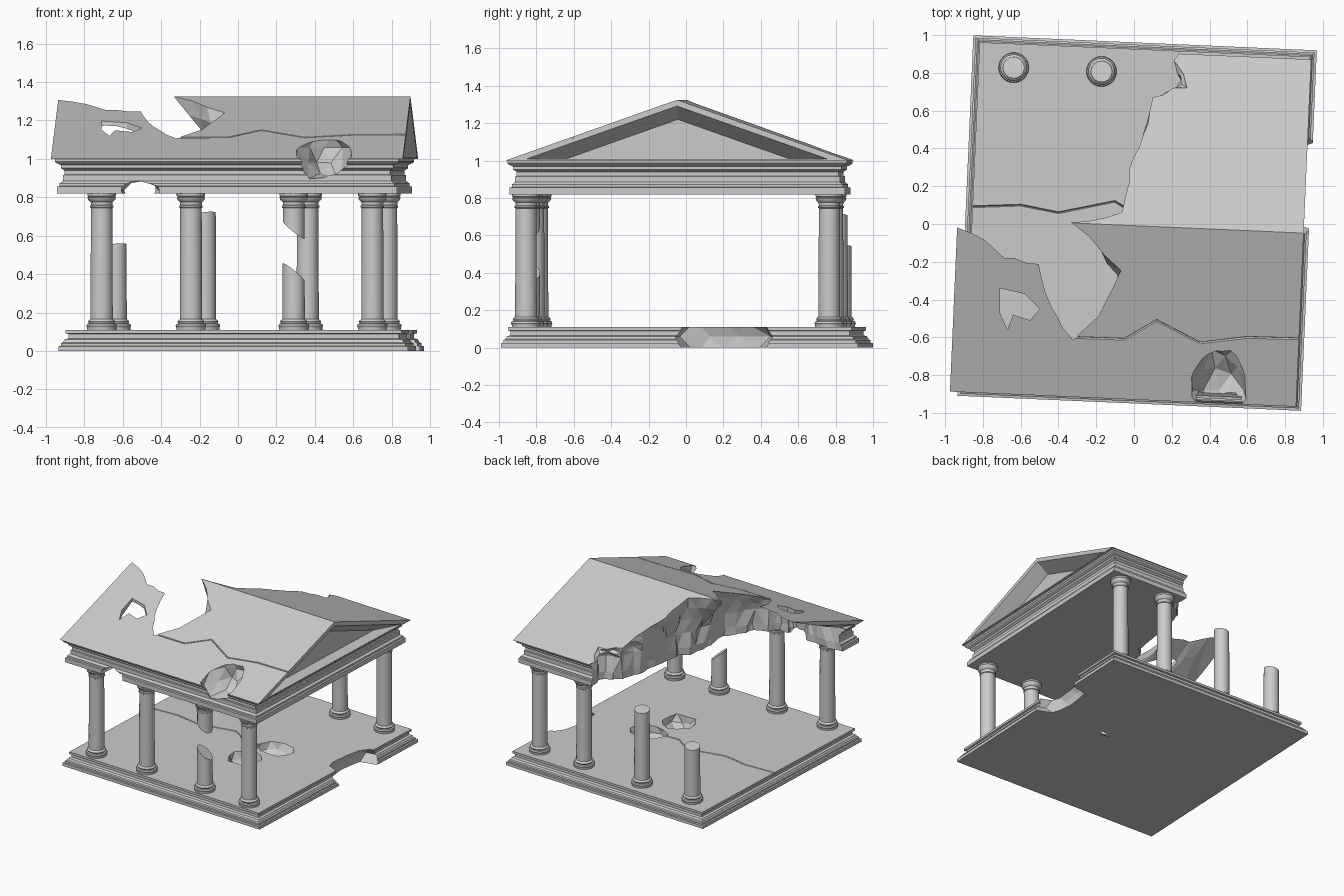
import bpy, bmesh, math, random
from mathutils import Vector, Matrix

if "Cube" in bpy.data.objects:
    bpy.data.objects.remove(bpy.data.objects["Cube"])

random.seed(7)
A = math.radians(2.5)                      # whole temple is turned slightly clockwise
TURN = Matrix.Rotation(-A, 4, 'Z')
BASE_C, ROOF_C = Vector((0.017, 0.005, 0)), Vector((-0.018, -0.008, 0))
HX, HY, EAVE, RISE = 0.917, 0.92, 1.0, 0.325


def finish(name, bm, matrix=None):
    if matrix:
        bm.transform(matrix)
    bmesh.ops.recalc_face_normals(bm, faces=bm.faces)
    mesh = bpy.data.meshes.new(name)
    bm.to_mesh(mesh)
    bm.free()
    ob = bpy.data.objects.new(name, mesh)
    bpy.context.collection.objects.link(ob)
    return ob


def loft(name, rings, matrix=None, tri=False):
    """Closed solid through equal-length rings of points."""
    bm = bmesh.new()
    rows = [[bm.verts.new(p) for p in r] for r in rings]
    n = len(rows[0])
    for a, b in zip(rows, rows[1:]):
        for i in range(n):
            j = (i + 1) % n
            bm.faces.new((a[i], a[j], b[j], b[i]))
    bm.faces.new(rows[0][::-1])
    bm.faces.new(rows[-1])
    if tri:
        bmesh.ops.triangulate(bm, faces=bm.faces)
    return finish(name, bm, matrix)


def moulded_slab(name, centre, hx, hy, profile):
    rings = [[(sx * (hx + d), sy * (hy + d), z)
              for sx, sy in ((-1, -1), (1, -1), (1, 1), (-1, 1))] for d, z in profile]
    return loft(name, rings, Matrix.Translation(centre) @ TURN)


def roof_z(x, y):
    local = math.sin(A) * (x - ROOF_C.x) + math.cos(A) * (y - ROOF_C.y)
    return EAVE + RISE * (1 - abs(local) / HY)


def rock(centre, radii, jitter=0.16):
    bm = bmesh.new()
    bmesh.ops.create_icosphere(bm, subdivisions=2, radius=1)
    for v in bm.verts:
        v.co *= 1 + random.uniform(-jitter, jitter)
    return finish("cutter", bm, Matrix.Translation(centre) @ Matrix.Diagonal((*radii, 1)))


def crack(points, normal):
    """Thin diamond-section groove cutter along a zigzag."""
    n, pts = Vector(normal), [Vector(p) for p in points]
    rings = []
    for i, p in enumerate(pts):
        d = pts[min(i + 1, len(pts) - 1)] - pts[max(i - 1, 0)]
        u = d.cross(n).normalized()
        rings.append([p + u * 0.005, p + n * 0.012, p - u * 0.005, p - n * 0.012])
    return loft("cutter", rings)


def carve(ob, cutters):
    for c in cutters:
        c.hide_render = True
        m = ob.modifiers.new("cut", 'BOOLEAN')
        m.operation, m.solver, m.object = 'DIFFERENCE', 'EXACT', c
    dg = bpy.context.evaluated_depsgraph_get()
    mesh = bpy.data.meshes.new_from_object(ob.evaluated_get(dg))
    ob.modifiers.clear()
    ob.data = mesh


# Main solids: stepped base, moulded entablature, gable roof
base = moulded_slab("stepped_base", BASE_C, 0.91, 0.955, [
    (0, 0), (0, 0.024), (-0.012, 0.026), (-0.012, 0.04), (-0.022, 0.045), (-0.03, 0.06),
    (-0.048, 0.066), (-0.048, 0.088), (-0.035, 0.092), (-0.035, 0.11)])
entablature = moulded_slab("entablature", ROOF_C, 0.885, 0.897, [
    (0, 0.82), (0, 0.855), (-0.012, 0.858), (-0.012, 0.873), (-0.028, 0.885), (-0.028, 0.915),
    (-0.036, 0.918), (-0.036, 0.94), (-0.018, 0.952), (-0.018, 0.968), (0.004, 0.978),
    (0.012, 0.986), (0.012, 1.0)])
roof_frame = Matrix.Translation(ROOF_C) @ TURN
roof = loft("gable_roof", [[(x, -HY, EAVE), (x, HY, EAVE), (x, 0, EAVE + RISE)]
                           for x in (-HX, HX)], roof_frame)

# Sloped pediment recess in both gable ends
recesses = []
for s in (-1, 1):
    recesses.append(loft("cutter", [
        [(s * x, -w, 1.008), (s * x, w, 1.008), (s * x, 0, 1.008 + h)]
        for x, w, h in ((HX + 0.02, 0.85, 0.298), (HX - 0.1, 0.6, 0.212))], roof_frame))

# Collapsed back-left quarter: fracture outline (roof x, y, ceiling x, y)
edge = [(-1.15, 0.1, -1.15, -0.68), (-0.85, -0.06, -0.85, -0.66), (-0.68, -0.17, -0.68, -0.68),
        (-0.51, -0.21, -0.51, -0.7), (-0.44, -0.44, -0.44, -0.72), (-0.33, -0.61, -0.33, -0.7),
        (-0.19, -0.5, -0.2, -0.6), (-0.06, -0.24, -0.06, -0.4), (-0.33, 0.0, -0.08, -0.1),
        (-0.06, 0.06, 0.0, 0.06), (-0.02, 0.3, 0.05, 0.25), (0.06, 0.48, 0.08, 0.48),
        (0.1, 0.67, 0.12, 0.66), (0.28, 0.73, 0.26, 0.74), (0.2, 0.9, 0.22, 0.9), (0.22, 1.2, 0.22, 1.2)]
fine = []
for a, b in zip(edge, edge[1:]):
    for k in range(3):
        fine.append([p + (q - p) * k / 3 + random.uniform(-0.012, 0.012) for p, q in zip(a, b)])
fine += [list(edge[-1]), [-1.15, 1.2, -1.15, 1.2]]
rings = []
for t, h in ((0, -0.3), (0, -0.12), (0, 0), (0.35, 0.35), (0.7, 0.7), (1, 1), (1, 1.5)):
    ring = []
    for tx, ty, bx, by in fine:
        top = max(roof_z(tx, ty), 1.03)
        z = 1.0 + (top - 1.0) * h if 0 <= h <= 1 else (1.0 + h if h < 0 else 1.5)
        j = 0.016 if t < 1 else 0
        ring.append((bx + (tx - bx) * t + random.uniform(-j, j),
                     by + (ty - by) * t + random.uniform(-j, j), z))
    rings.append(ring)
collapse = loft("cutter", rings, tri=True)

# Smaller damage: roof hole, eave bite, lintel bite, base bites
hole_outline = [(-0.71, -0.34), (-0.58, -0.37), (-0.5, -0.45), (-0.55, -0.51), (-0.64, -0.48),
                (-0.67, -0.56), (-0.71, -0.47)]
roof_hole = loft("cutter", [[(x, y, z) for x, y in hole_outline] for z in (0.95, 1.4)])
eave_bite = rock((0.45, -0.88, 1.06), (0.14, 0.25, 0.17))
lintel_bite = rock((-0.51, -0.85, 0.835), (0.11, 0.3, 0.05))
base_bites = [rock((0.96, 0.21, 0.06), (0.2, 0.27, 0.16)),
              rock((0.31, 0.03, 0.115), (0.16, 0.11, 0.115)),
              rock((0.23, -0.22, 0.115), (0.13, 0.13, 0.115))]

# Surface cracks
roof_n = Vector((0, -RISE, HY)).normalized()
roof_crack = crack([(x, y, roof_z(x, y)) for x, y in (
    (-1.0, -0.53), (-0.7, -0.56), (-0.33, -0.6), (-0.05, -0.61), (0.12, -0.51),
    (0.35, -0.63), (0.6, -0.6), (0.95, -0.61))], roof_n)
floor_crack = crack([(x, y, 0.11) for x, y in (
    (-0.9, 0.09), (-0.6, 0.1), (-0.4, 0.06), (-0.1, 0.12), (0.05, 0.02), (0.25, 0.03))], (0, 0, 1))

carve(roof, recesses + [collapse, roof_hole, eave_bite, roof_crack])
carve(entablature, [collapse, eave_bite, lintel_bite])
carve(base, base_bites + [floor_crack])
for c in [o for o in bpy.data.objects if o.name.startswith("cutter")]:
    bpy.data.objects.remove(c)

# Columns: lathed profile, optionally snapped by a slanted plane
COLUMN = [(0.076, 0.11), (0.076, 0.122), (0.08, 0.13), (0.076, 0.14), (0.066, 0.143),
          (0.07, 0.152), (0.066, 0.16), (0.058, 0.165), (0.056, 0.745), (0.061, 0.748),
          (0.061, 0.756), (0.056, 0.759), (0.057, 0.775), (0.07, 0.787), (0.074, 0.8),
          (0.068, 0.803), (0.074, 0.808), (0.074, 0.82)]


def column(name, x, y, snap=None, normal=None):
    n = 32
    ob = loft(name, [[(r * math.cos(k * math.tau / n), r * math.sin(k * math.tau / n), z)
                      for k in range(n)] for r, z in COLUMN], Matrix.Translation((x, y, 0)))
    if snap:
        bm = bmesh.new()
        bm.from_mesh(ob.data)
        bmesh.ops.bisect_plane(bm, geom=bm.verts[:] + bm.edges[:] + bm.faces[:],
                               plane_co=(x, y, snap), plane_no=normal, clear_outer=True)
        bmesh.ops.holes_fill(bm, edges=[e for e in bm.edges if e.is_boundary])
        bmesh.ops.recalc_face_normals(bm, faces=bm.faces)
        bm.to_mesh(ob.data)
        bm.free()
    bpy.ops.object.select_all(action='DESELECT')
    ob.select_set(True)
    bpy.context.view_layer.objects.active = ob
    bpy.ops.object.shade_smooth_by_angle(angle=math.radians(35))


for i, x in enumerate((-0.71, -0.245, 0.29, 0.70)):
    yf = -0.825 - math.sin(A) * x
    xb = x + 0.073
    yb = 0.80 - math.sin(A) * xb
    if i == 2:
        column("front_column_stub", x, yf, 0.41, (0.8, 0.2, 1))
        column("front_column_hanging_top", x, yf, 0.63, (-0.8, 0.2, -1))
    else:
        column("front_column", x, yf)
    snap = {0: 0.55, 1: 0.715}.get(i)
    column("back_column", xb, yb, snap, (-0.1, 0.15, 1))
